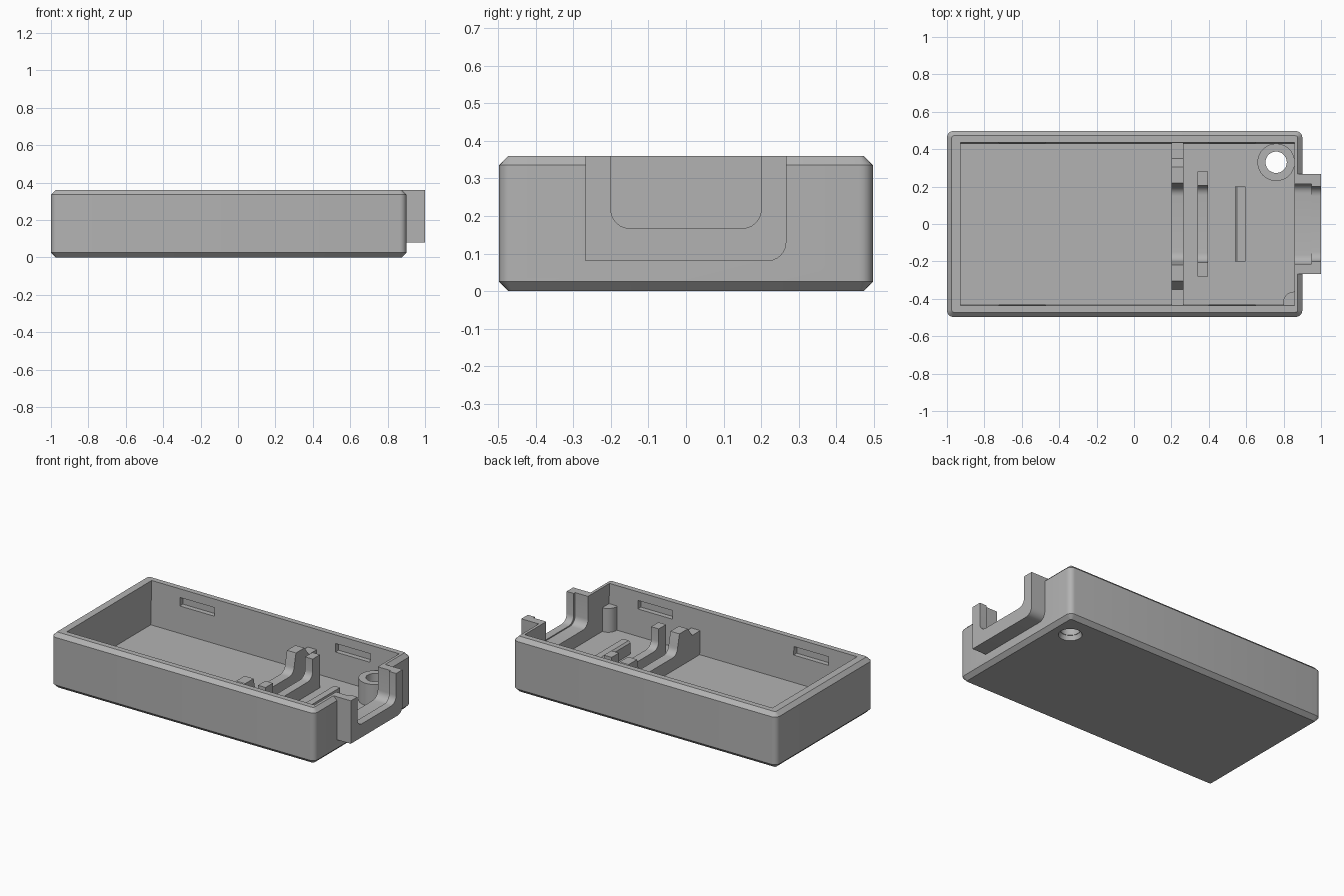
import bpy, bmesh, math
from mathutils import Matrix

cube = bpy.data.objects.get("Cube")
if cube:
    bpy.data.objects.remove(cube)

gray = bpy.data.materials.new("plain_gray")
gray.use_nodes = True
gray.diffuse_color = (0.45, 0.45, 0.45, 1)
gray.node_tree.nodes["Principled BSDF"].inputs["Base Color"].default_value = (0.45, 0.45, 0.45, 1)


def finish(name, bm):
    bmesh.ops.recalc_face_normals(bm, faces=bm.faces)
    mesh = bpy.data.meshes.new(name)
    bm.to_mesh(mesh)
    bm.free()
    mesh.materials.append(gray)
    ob = bpy.data.objects.new(name, mesh)
    bpy.context.collection.objects.link(ob)
    return ob


def box_mesh(x, y, z):
    bm = bmesh.new()
    bmesh.ops.create_cube(bm, size=1)
    for v in bm.verts:
        for i, (low, high) in enumerate((x, y, z)):
            v.co[i] = low if v.co[i] < 0 else high
    return bm


def box(name, x, y, z):
    return finish(name, box_mesh(x, y, z))


def prism(name, x0, x1, points):
    """Extrude a (y, z) outline along x."""
    bm = bmesh.new()
    face = bm.faces.new([bm.verts.new((x0, y, z)) for y, z in points])
    new = bmesh.ops.extrude_face_region(bm, geom=[face])["geom"]
    bmesh.ops.translate(bm, vec=(x1 - x0, 0, 0),
                        verts=[v for v in new if isinstance(v, bmesh.types.BMVert)])
    return finish(name, bm)


def cylinder(name, x, y, z0, z1, r0, r1=None):
    bm = bmesh.new()
    bmesh.ops.create_cone(bm, cap_ends=True, segments=40, radius1=r0,
                          radius2=r0 if r1 is None else r1, depth=z1 - z0,
                          matrix=Matrix.Translation((x, y, (z0 + z1) / 2)))
    return finish(name, bm)


def arc(cy, cz, r, start, end, n=6):
    return [(cy + r * math.cos(math.radians(start + (end - start) * i / n)),
             cz + r * math.sin(math.radians(start + (end - start) * i / n)))
            for i in range(n + 1)]


def cradle(half, low, r):
    """Rounded lower corners of a U, from the left to the right side."""
    return (arc(-half + r, low + r, r, 180, 270)
            + arc(half - r, low + r, r, 270, 360))


def combine(ob, other, operation="DIFFERENCE"):
    other.hide_render = True
    mod = ob.modifiers.new("combine", "BOOLEAN")
    mod.operation, mod.solver, mod.object = operation, "EXACT", other
    bpy.ops.object.select_all(action="DESELECT")
    bpy.context.view_layer.objects.active = ob
    ob.select_set(True)
    bpy.ops.object.modifier_apply(modifier=mod.name)
    bpy.data.objects.remove(other)


TOP, FLOOR, SHOULDER, ARM, SEAT = 0.36, 0.075, 0.23, 0.29, 0.16

# Tray shell: rounded upright corners, chamfered top and bottom rims
bm = box_mesh((-1, 0.9), (-0.497, 0.497), (0, TOP))
upright = [e for e in bm.edges if abs(e.verts[0].co.z - e.verts[1].co.z) > 0.1]
bmesh.ops.bevel(bm, geom=upright, offset=0.035, segments=5, profile=0.5, affect="EDGES")
rims = [e for e in bm.edges if abs(e.verts[0].co.z - e.verts[1].co.z) < 0.01]
bmesh.ops.bevel(bm, geom=rims, offset=0.025, segments=1, affect="EDGES")
tray = finish("tray", bm)

# Connector collar on the right end, rounded on one lower corner
collar = prism("collar", 0.87, 1, [(-0.267, TOP), (-0.267, 0.08)]
               + arc(0.217, 0.13, 0.05, -90, 0) + [(0.267, TOP)])
combine(tray, collar, "UNION")

# Cavity with slightly drafted long walls
bm = box_mesh((-0.928, 0.857), (-0.44, 0.44), (FLOOR, TOP + 0.1))
for v in bm.verts:
    if v.co.z < TOP:
        v.co.y *= 0.97
combine(tray, finish("cavity", bm))

# Connector notch: wide inside, narrower lip outside
for x0, x1, half, low in ((0.84, 0.95, 0.215, 0.16), (0.94, 1.1, 0.2, 0.167)):
    outline = [(-half, TOP + 0.1)] + cradle(half, low, 0.05) + [(half, TOP + 0.1)]
    combine(tray, prism("notch", x0, x1, outline))

# Snap slots in both long walls
for side in (-1, 1):
    for x in (-0.598, 0.525):
        y = sorted((side * 0.42, side * 0.465))
        combine(tray, box("slot", (x - 0.125, x + 0.125), y, (0.25, 0.305)))

# Screw boss with a through hole, and the small corner post
boss = cylinder("screw_boss", 0.76, 0.33, 0.04, 0.22, 0.1)
combine(tray, boss, "UNION")
combine(tray, cylinder("hole", 0.76, 0.33, -0.1, 0.5, 0.057))
combine(tray, cylinder("countersink", 0.76, 0.33, -0.01, 0.03, 0.072, 0.06))
post = cylinder("corner_post", 0.855, -0.42, 0.04, SHOULDER, 0.058)
combine(post, box("trim", (0.88, 1), (-0.6, 0), (0, 0.5)))
combine(post, box("trim", (0.5, 1), (-0.6, -0.46), (0, 0.5)))

# Full-width divider rib with sloped shoulders and a cradle
divider = prism("divider_rib", 0.2, 0.265,
                [(-0.45, 0.04), (-0.45, SHOULDER), (-0.35, SHOULDER), (-0.305, ARM),
                 (-0.218, ARM)] + cradle(0.2, SEAT, 0.05)
                + [(0.218, ARM), (0.305, ARM), (0.35, SHOULDER), (0.45, SHOULDER), (0.45, 0.04)])

# Free-standing cradle rib
cradle_rib = prism("cradle_rib", 0.34, 0.395,
                   [(-0.28, 0.04), (-0.28, ARM), (-0.205, ARM)] + cradle(0.205, SEAT, 0.05)
                   + [(0.205, ARM), (0.28, ARM), (0.28, 0.04)])

# Low support bar with a chamfered inner edge
bm = box_mesh((0.54, 0.595), (-0.2, 0.2), (0.04, SEAT))
edge = [e for e in bm.edges if all(v.co.x < 0.55 and v.co.z > 0.1 for v in e.verts)]
bmesh.ops.bevel(bm, geom=edge, offset=0.012, segments=1, affect="EDGES")
support = finish("support_bar", bm)

# Smooth the rounded surfaces while keeping edges crisp
for ob in (tray, post, divider, cradle_rib, support):
    bpy.ops.object.select_all(action="DESELECT")
    bpy.context.view_layer.objects.active = ob
    ob.select_set(True)
    bpy.ops.object.shade_smooth_by_angle(angle=math.radians(25))
